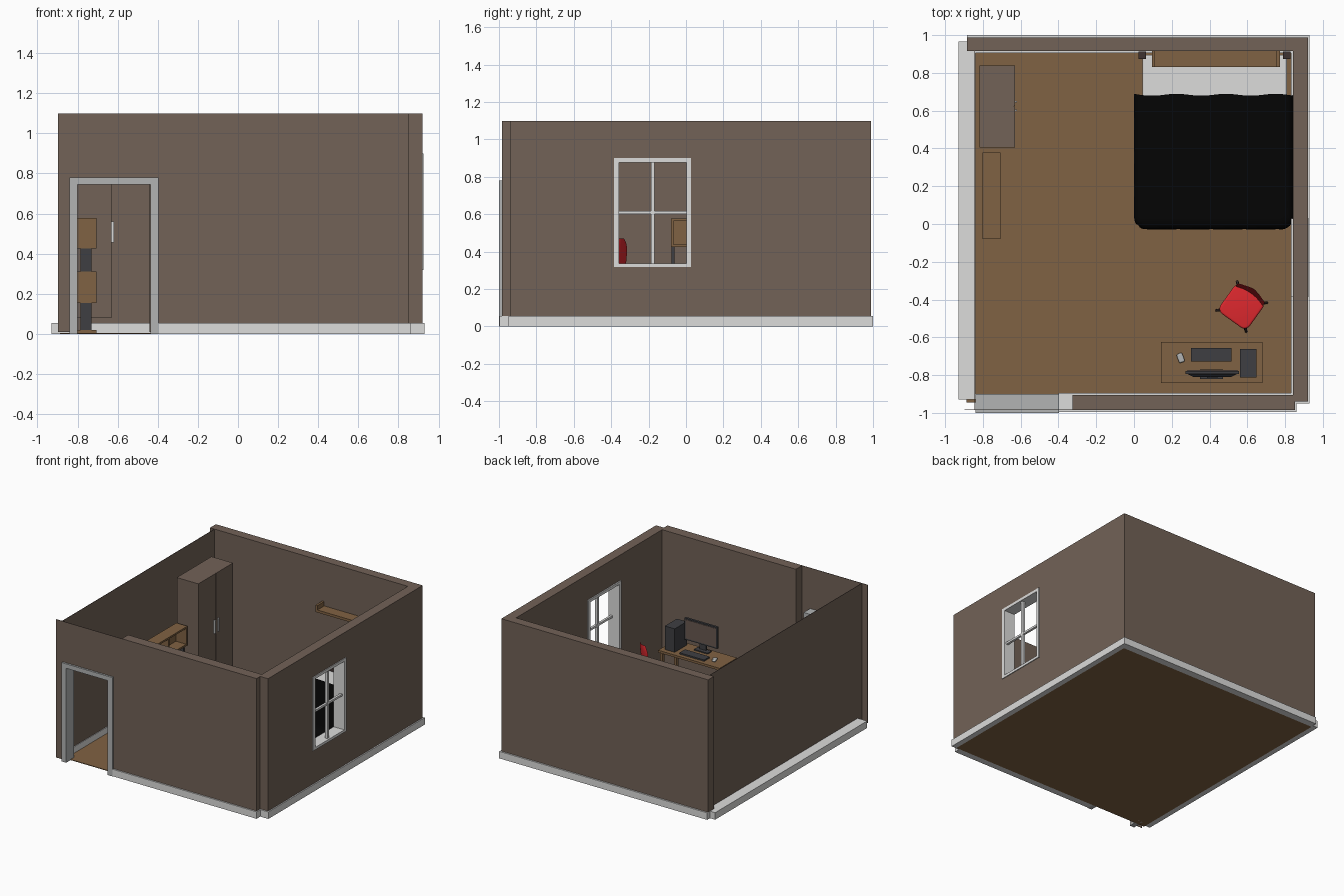
import bpy, bmesh, math
from mathutils import Matrix, Vector

if "Cube" in bpy.data.objects:
    bpy.data.objects.remove(bpy.data.objects["Cube"])


def srgb(r, g, b):
    f = lambda c: c / 12.92 if c <= 0.04045 else ((c + 0.055) / 1.055) ** 2.4
    return (f(r / 255), f(g / 255), f(b / 255), 1)


def material(name, *rgb):
    m = bpy.data.materials.new(name)
    m.diffuse_color = srgb(*rgb)
    m.use_nodes = True
    m.node_tree.nodes["Principled BSDF"].inputs["Base Color"].default_value = m.diffuse_color
    return m


WALL = material("wall brown", 114, 98, 87)
WHITE = material("off white", 220, 220, 219)
WOOD = material("wood brown", 128, 98, 67)
GREY = material("door grey", 178, 180, 180)
BLACK = material("blanket black", 5, 5, 5)
RED = material("chair red", 222, 40, 46)
DARK = material("dark grey", 62, 63, 66)
POST = material("dark wood", 62, 50, 48)
SCREEN = material("screen brown", 104, 88, 80)


def finish(name, bm, mat, smooth=False):
    me = bpy.data.meshes.new(name)
    bmesh.ops.recalc_face_normals(bm, faces=bm.faces)
    bm.to_mesh(me)
    bm.free()
    ob = bpy.data.objects.new(name, me)
    bpy.context.collection.objects.link(ob)
    me.materials.append(mat)
    if smooth:
        for p in me.polygons:
            p.use_smooth = True
    return ob


def boxes(name, mat, *items, bevel=0, place=None):
    """One object made of boxes given as (x0, x1, y0, y1, z0, z1)."""
    bm = bmesh.new()
    for x0, x1, y0, y1, z0, z1 in items:
        m = Matrix.Translation(((x0 + x1) / 2, (y0 + y1) / 2, (z0 + z1) / 2)) \
            @ Matrix.Diagonal((x1 - x0, y1 - y0, z1 - z0, 1))
        bmesh.ops.create_cube(bm, size=1, matrix=m)
    if bevel:
        bmesh.ops.bevel(bm, geom=bm.edges[:], offset=bevel, segments=3,
                        profile=0.5, affect='EDGES')
    if place:
        bm.transform(place)
    return finish(name, bm, mat)


H = 1.1
# Floor
boxes("floor", WOOD, (-0.888, 0.888, -0.945, 0.945, 0, 0.005))

# Thick walls: back, front and right (right one goes round the window)
boxes("back_wall", WALL, (-0.885, 0.92, 0.915, 0.988, 0.01, H))
boxes("front_wall", WALL, (-0.325, 0.852, -0.985, -0.905, 0.01, H))
W0, W1, WZ0, WZ1 = -0.358, 0.003, 0.338, 0.878      # window opening
G = 0.012                                           # wall hole is larger
boxes("right_wall", WALL,
      (0.842, 0.92, -0.94, W0 - G, 0.01, H), (0.842, 0.92, W1 + G, 0.916, 0.01, H),
      (0.842, 0.92, W0 - G, W1 + G, 0.01, WZ0 - G),
      (0.842, 0.92, W0 - G, W1 + G, WZ1 + G, H))
# Thin walls: left, and front around the door
boxes("left_wall", WALL, (-0.848, -0.845, -0.984, 0.916, 0.01, H))
boxes("door_wall", WALL,
      (-0.898, -0.80, -0.985, -0.982, 0.01, H),
      (-0.44, -0.325, -0.985, -0.982, 0.01, H),
      (-0.80, -0.44, -0.985, -0.982, 0.745, H))

# Skirting boards
B = 0.055
boxes("back_skirting", WHITE, (-0.885, 0.93, 0.905, 1.0, 0, B))
boxes("right_skirting", WHITE, (0.832, 0.93, -0.95, 0.95, 0, B))
boxes("left_skirting", WHITE, (-0.93, -0.84, -0.93, 0.965, 0, B))
boxes("front_skirting", WHITE, (-0.40, 0.86, -0.996, -0.895, 0, B))

# Door frame
boxes("door_frame", GREY,
      (-0.84, -0.80, -1.0, -0.90, 0, 0.745),
      (-0.437, -0.397, -1.0, -0.90, 0, 0.745),
      (-0.84, -0.397, -1.0, -0.90, 0.745, 0.78))

# Window frame and glazing bars
boxes("window_frame", WHITE,
      (0.832, 0.926, -0.385, W0, 0.318, 0.90),
      (0.832, 0.926, W1, 0.028, 0.318, 0.90),
      (0.832, 0.926, W0, W1, 0.318, WZ0),
      (0.832, 0.926, W0, W1, WZ1, 0.90))
boxes("window_bars", WHITE,
      (0.89, 0.912, -0.188, -0.168, WZ0, WZ1),
      (0.892, 0.91, W0, W1, 0.602, 0.618))

# Wardrobe
boxes("wardrobe", WALL, (-0.818, -0.634, 0.405, 0.838, 0.08, 0.92))
boxes("wardrobe_plinth", WALL, (-0.81, -0.73, 0.42, 0.825, 0.005, 0.08))
boxes("wardrobe_doors", WALL, (-0.634, -0.630, 0.405, 0.621, 0.08, 0.92),
      (-0.634, -0.630, 0.624, 0.838, 0.08, 0.92))
boxes("wardrobe_handles", WHITE, *[(-0.630, -0.619, y, y + 0.01, 0.455, 0.56)
                                   for y in (0.597, 0.642)])

# Bookshelf: two open boxes stacked on dark legs
X0, X1, Y0, Y1, T = -0.803, -0.706, -0.08, 0.378, 0.014
parts = [(X0, X1, Y0, Y1, 0.005, 0.02)]
for a, b in ((0.155, 0.31), (0.425, 0.577)):
    parts += [(X0, X1, Y0, Y1, a, a + T), (X0, X1, Y0, Y1, b - T, b),
              (X0, X0 + 0.006, Y0, Y1, a, b)]
    parts += [(X0, X1, y, y + T, a + T, b - T) for y in (Y0, 0.143, Y1 - T)]
boxes("bookshelf", WOOD, *parts)
boxes("bookshelf_legs", DARK, *[(-0.785, -0.73, y, y + 0.016, a, b)
      for a, b in ((0.02, 0.155), (0.31, 0.425)) for y in (-0.077, 0.142, 0.36)])

# Wall shelf above the bed
boxes("wall_shelf", WOOD, (0.095, 0.772, 0.83, 0.915, 0.73, 0.75),
      (0.095, 0.112, 0.83, 0.915, 0.75, 0.785),
      (0.755, 0.772, 0.83, 0.915, 0.75, 0.785))

# Bed: base, mattress, headboard and posts
boxes("mattress", WHITE, (0.045, 0.81, 0.01, 0.895, 0.12, 0.265), bevel=0.008)
boxes("bed_base", POST, (0.06, 0.795, 0.02, 0.88, 0.06, 0.12))
boxes("headboard", POST, (0.10, 0.765, 0.897, 0.91, 0.12, 0.38))
for i, x in enumerate((0.044, 0.808)):
    boxes(f"bed_post_{i}", POST, (x - 0.013, x + 0.013, 0.88, 0.906, 0.005, 0.40),
          (x - 0.02, x + 0.02, 0.873, 0.913, 0.40, 0.42))
    boxes(f"bed_foot_{i}", POST, (x - 0.012, x + 0.012, 0.025, 0.05, 0.005, 0.12))

# Blanket: a sheet draped over both sides and the foot, with rounded corners
bm = bmesh.new()
NX, NY, TOP, R = 72, 60, 0.285, 0.04
HW, LEN, DROP, Q = 0.355, 0.645, 0.25, 0.025
rows = []
for j in range(NY + 1):
    row = []
    t = j / NY * (LEN + DROP)               # 0 at head, grows toward the foot
    for i in range(NX + 1):
        s = (i / NX * 2 - 1) * (HW + DROP)
        ex, ey = max(0, abs(s) - HW), max(0, t - LEN)
        d = max(ex, ey)                     # distance hanging past the flat part
        n = math.hypot(ex, ey) or 1
        a = min(d / (R + Q), math.pi / 2)
        out = (R + Q) * math.sin(a)
        down = R * (1 - math.cos(a)) + max(0, d - (R + Q) * math.pi / 2)
        out += min(down, 0.1) * 0.03 * math.sin((t + s) * 36)
        x = 0.422 + math.copysign(min(abs(s), HW) + out * ex / n, s)
        y = 0.684 - min(t, LEN) - out * ey / n
        y += 0.005 * math.sin(s * 24) * max(0, 1 - t / 0.3)
        row.append(bm.verts.new((min(x, 0.846), y, TOP - min(down, 0.2))))
    rows.append(row)
for j in range(NY):
    for i in range(NX):
        bm.faces.new((rows[j][i], rows[j][i + 1], rows[j + 1][i + 1], rows[j + 1][i]))
blanket = finish("blanket", bm, BLACK, smooth=True)

# Desk
boxes("desk", WOOD, (0.143, 0.68, -0.842, -0.624, 0.282, 0.30),
      *[(x, x + 0.022, y, y + 0.022, 0.005, 0.282)
        for x in (0.152, 0.648) for y in (-0.832, -0.655)],
      (0.174, 0.648, -0.828, -0.818, 0.24, 0.282))

# Computer: tower, keyboard, mouse, monitor
boxes("tower", DARK, (0.562, 0.648, -0.812, -0.662, 0.30, 0.485))
boxes("keyboard", DARK, (0.302, 0.517, -0.727, -0.657, 0.30, 0.311))
boxes("mouse", GREY, (-0.016, 0.016, -0.025, 0.025, 0.30, 0.318), bevel=0.008,
      place=Matrix.Translation((0.247, -0.709, 0)) @ Matrix.Rotation(0.35, 4, 'Z'))
boxes("monitor", DARK, (0.272, 0.557, -0.795, -0.777, 0.36, 0.53))
boxes("monitor_screen", SCREEN, (0.282, 0.547, -0.778, -0.774, 0.372, 0.52))
bm = bmesh.new()                            # tapered casing behind the screen
bmesh.ops.create_cube(bm, size=1, matrix=Matrix.Translation((0.414, -0.803, 0.445))
                      @ Matrix.Diagonal((0.26, 0.016, 0.15, 1)))
for v in bm.verts:
    if v.co.y < -0.803:
        v.co.x = 0.414 + (v.co.x - 0.414) * 0.75
        v.co.z = 0.445 + (v.co.z - 0.445) * 0.7
finish("monitor_casing", bm, DARK)
boxes("monitor_stand", DARK, (0.387, 0.442, -0.815, -0.80, 0.305, 0.42),
      (0.35, 0.47, -0.82, -0.77, 0.30, 0.308))

# Chair: cushion, curved back and splayed legs, turned to face the desk
PLACE = Matrix.Translation((0.57, -0.437, 0)) @ Matrix.Rotation(math.radians(-35.6), 4, 'Z')
bm = bmesh.new()
bmesh.ops.create_cube(bm, size=1, matrix=Matrix.Translation((0, 0, 0.21))
                      @ Matrix.Diagonal((0.19, 0.185, 0.03, 1)))
bmesh.ops.bevel(bm, geom=[e for e in bm.edges if abs(e.verts[0].co.z - e.verts[1].co.z) > 0.01],
                offset=0.035, segments=5, profile=0.5, affect='EDGES')
rim = [e for e in bm.edges if abs(e.verts[0].co.z - e.verts[1].co.z) < 0.001]
bmesh.ops.bevel(bm, geom=rim, offset=0.01, segments=3, profile=0.5, affect='EDGES')
bm.transform(PLACE)
seat = finish("chair_seat", bm, RED)
bm = bmesh.new()
N, M = 12, 10
cols = []
for i in range(N + 1):
    u = i / N * 2 - 1
    col = []
    for j in range(M + 1):
        v = j / M
        w = 0.088 * (1 - 0.45 * max(0, (v - 0.65) / 0.35) ** 3)
        col.append(bm.verts.new((u * w, 0.085 + 0.028 * v - 0.018 * u * u, 0.215 + 0.255 * v)))
    cols.append(col)
for i in range(N):
    for j in range(M):
        bm.faces.new((cols[i][j], cols[i + 1][j], cols[i + 1][j + 1], cols[i][j + 1]))
bmesh.ops.solidify(bm, geom=bm.faces[:], thickness=0.014)
bm.transform(PLACE)
back = finish("chair_back", bm, RED)

bm = bmesh.new()
for sx in (-1, 1):
    for sy in (-1, 1):
        a, b = Vector((sx * 0.07, sy * 0.07, 0.2)), Vector((sx * 0.096, sy * 0.094, 0.01))
        d = a - b
        m = Matrix.Translation((a + b) / 2) @ d.to_track_quat('Z', 'Y').to_matrix().to_4x4()
        bmesh.ops.create_cone(bm, cap_ends=True, segments=10, radius1=0.007,
                              radius2=0.010, depth=d.length, matrix=m)
bm.transform(PLACE)
legs = finish("chair_legs", bm, POST)

# Smooth the soft parts, keep edges sharp
for ob in (seat, back, legs, blanket):
    bpy.ops.object.select_all(action='DESELECT')
    ob.select_set(True)
    bpy.context.view_layer.objects.active = ob
    bpy.ops.object.shade_smooth_by_angle(angle=math.radians(40))
